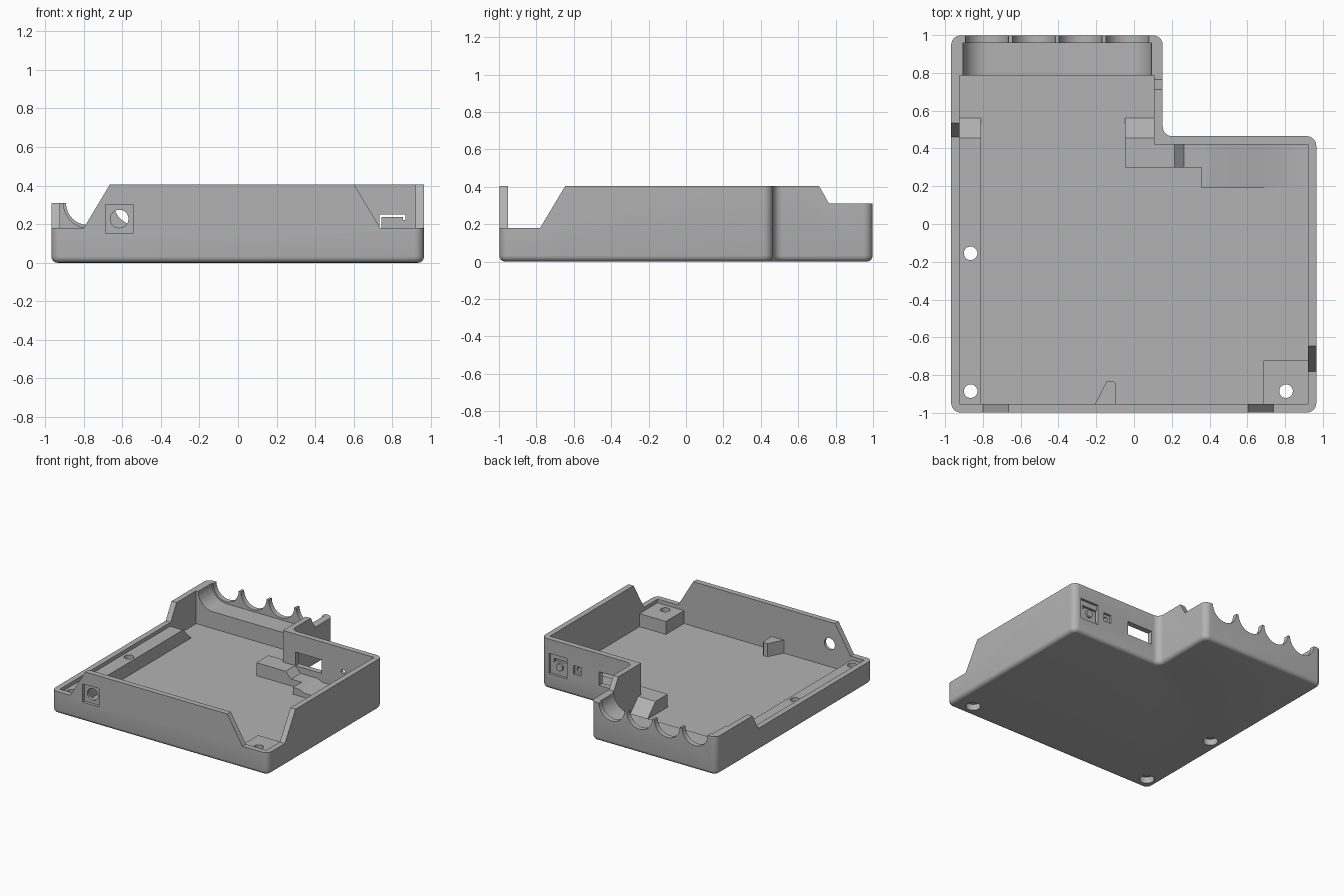
import bpy, bmesh, math
from mathutils import Vector

cube = bpy.data.objects.get("Cube")
if cube:
    bpy.data.objects.remove(cube, do_unlink=True)

grey = bpy.data.materials.new("plain grey")
grey.use_nodes = True
GREY = (0.45, 0.45, 0.45, 1)
grey.diffuse_color = GREY
grey.node_tree.nodes["Principled BSDF"].inputs["Base Color"].default_value = GREY

H, RIM, LOW, FLOOR, LEDGE, T = 0.405, 0.31, 0.18, 0.045, 0.15, 0.045


def prism(name, axis, pts, a, b):
    """Extrude a 2D profile along an axis: z uses (x, y), y uses (x, z), x uses (y, z)."""
    place = {"x": lambda p, d: (d, p[0], p[1]),
             "y": lambda p, d: (p[0], d, p[1]),
             "z": lambda p, d: (p[0], p[1], d)}[axis]
    bm = bmesh.new()
    face = bm.faces.new([bm.verts.new(place(p, a)) for p in pts])
    new = bmesh.ops.extrude_face_region(bm, geom=[face])["geom"]
    shift = Vector(place((0, 0), b - a))
    bmesh.ops.translate(bm, vec=shift, verts=[v for v in new if isinstance(v, bmesh.types.BMVert)])
    bmesh.ops.recalc_face_normals(bm, faces=bm.faces)
    me = bpy.data.meshes.new(name)
    bm.to_mesh(me)
    bm.free()
    me.materials.append(grey)
    ob = bpy.data.objects.new(name, me)
    bpy.context.collection.objects.link(ob)
    return ob


def box(name, x, y, z):
    return prism(name, "z", [(x[0], y[0]), (x[1], y[0]), (x[1], y[1]), (x[0], y[1])], *z)


def circle(cx, cy, r, n=32):
    return [(cx + r * math.cos(2 * math.pi * i / n), cy + r * math.sin(2 * math.pi * i / n))
            for i in range(n)]


def combine(target, other, op):
    mod = target.modifiers.new("combine", "BOOLEAN")
    mod.operation, mod.solver, mod.object = op, "EXACT", other
    bpy.context.view_layer.objects.active = target
    bpy.ops.object.modifier_apply(modifier=mod.name)
    bpy.data.objects.remove(other, do_unlink=True)


def outline(t):
    l, r, b = -0.968 + t, 0.965 - t, -0.998 + t
    return [(l, b), (r, b), (r, 0.465 - t), (0.152 - t, 0.465 - t),
            (0.152 - t, 0.998 - t), (l, 0.998 - t)]


# Outer body with rounded corners and bottom edge
case = prism("case_shell", "z", outline(0), 0, H)
bm = bmesh.new()
bm.from_mesh(case.data)
upright = [e for e in bm.edges if abs(e.verts[0].co.z - e.verts[1].co.z) > 0.1]
bmesh.ops.bevel(bm, geom=upright, offset=0.05, segments=7, profile=0.5, affect="EDGES")
bottom = [e for e in bm.edges if max(v.co.z for v in e.verts) < 0.001]
bmesh.ops.bevel(bm, geom=bottom, offset=0.032, segments=4, profile=0.5, affect="EDGES")
bm.to_mesh(case.data)
bm.free()


def cut(ob):
    combine(case, ob, "DIFFERENCE")


def add(ob):
    combine(case, ob, "UNION")


# Cavity and stepped, sloping rims
cut(prism("cavity", "z", outline(T), FLOOR, 0.6))
slope = 0.135 / (H - LOW)
top = 0.6


def rim_cut(name, axis, foot, end, a, b):
    sign = 1 if foot > end else -1
    cut(prism(name, axis, [(end, LOW), (foot, LOW),
                           (foot + sign * slope * (top - LOW), top), (end, top)], a, b))


rim_cut("front_right_rim", "y", -0.8, -1.1, -1.1, -0.9)
rim_cut("front_left_rim", "y", 0.738, 1.1, -1.1, -0.9)
rim_cut("left_side_rim", "x", -0.78, -1.1, 0.9, 1.1)
cut(prism("right_side_rim", "x", [(-1.1, LOW), (0.46, LOW), (0.535, RIM), (1.1, RIM),
                                  (1.1, top), (-1.1, top)], -1.1, -0.9))
cut(prism("back_rim", "x", [(0.765, RIM), (1.1, RIM), (1.1, top), (0.6, top)], -1.1, 0.3))

# Cradle block with a round-ended trough behind the back wall
add(box("cradle_block", (-0.94, 0.13), (0.785, 0.98), (0.02, RIM)))
R, L, RT = 0.13, -0.905, 0.092
arc = [math.pi * i / 24 for i in range(13)]
trough = [(L + R - R * math.cos(a), RIM - R * math.sin(a)) for a in arc]
trough += [(RT - R + R * math.sin(a), RIM - R * math.cos(a)) for a in arc]
cut(prism("trough", "y", trough + [(RT, top), (L, top)], 0.7, 0.957))
for i in range(4):
    cut(prism("scallop", "y", circle(-0.778 + 0.2475 * i, RIM, 0.114, 48), 0.9, 1.1))

# Side ledge, screw post and wedge rib
ledge = [(0.56, FLOOR), (0.455, LEDGE)]
add(prism("side_ledge", "x", [(-0.97, 0.035), (-0.97, LEDGE), ledge[1], ledge[0], (0.56, 0.035)],
          -0.94, -0.81))
add(box("screw_post", (0.685, 0.94), (-0.97, -0.722), (0.035, LEDGE)))
add(prism("wedge_rib", "z", [(-0.215, -0.97), (-0.145, -0.835), (-0.11, -0.83),
                             (-0.097, -0.845), (-0.097, -0.97)], 0.035, LEDGE))

# Connector supports along the short back wall
add(prism("corner_support", "x", [(0.3, 0.035), (0.3, LEDGE), ledge[1], ledge[0], (0.56, 0.035)],
          -0.047, 0.125))
add(prism("stepped_shelf", "y", [(-0.047, 0.035), (-0.047, LEDGE), (0.215, LEDGE), (0.265, 0.1),
                                 (0.415, 0.1), (0.415, 0.035)], 0.3, 0.44))
add(prism("low_shelf", "y", [(0.357, 0.03), (0.357, 0.1), (0.415, 0.1), (0.46, 0.08), (0.64, 0.08),
                             (0.69, 0.052), (0.94, 0.052), (0.94, 0.03)], 0.19, 0.44))

# Countersunk screw holes
for x, y in [(-0.865, -0.155), (-0.865, -0.885), (0.805, -0.885)]:
    cut(prism("screw_hole", "z", circle(x, y, 0.036), -0.1, 0.5))
    cut(prism("screw_recess", "z", circle(x, y, 0.055), -0.1, 0.05))

# Front socket: recessed square with a round hole
cut(box("socket_recess", (-0.688, -0.542), (-1.1, -0.975), (0.155, 0.303)))
cut(prism("socket_hole", "y", circle(-0.615, 0.228, 0.047), -1.1, -0.9))

# Back openings: window, small port and flexible button
cut(box("back_window", (0.22, 0.45), (0.4, 0.5), (0.15, 0.26)))
cut(box("port_recess", (0.61, 0.68), (0.445, 0.5), (0.18, 0.25)))
cut(prism("port_hole", "y", circle(0.645, 0.215, 0.018, 16), 0.4, 0.5))
cut(box("button_recess", (0.735, 0.9), (0.445, 0.5), (0.125, 0.29)))
for x, z in [((0.735, 0.868), (0.238, 0.25)), ((0.735, 0.745), (0.15, 0.25)),
             ((0.856, 0.868), (0.222, 0.25))]:
    cut(box("button_slot", x, (0.4, 0.5), z))
add(prism("button_pad", "y", circle(0.81, 0.195, 0.03, 24), 0.43, 0.46))

# Smooth rounded surfaces, crisp edges elsewhere
bpy.ops.object.select_all(action="DESELECT")
case.select_set(True)
bpy.context.view_layer.objects.active = case
bpy.ops.object.shade_smooth_by_angle(angle=math.radians(30))
